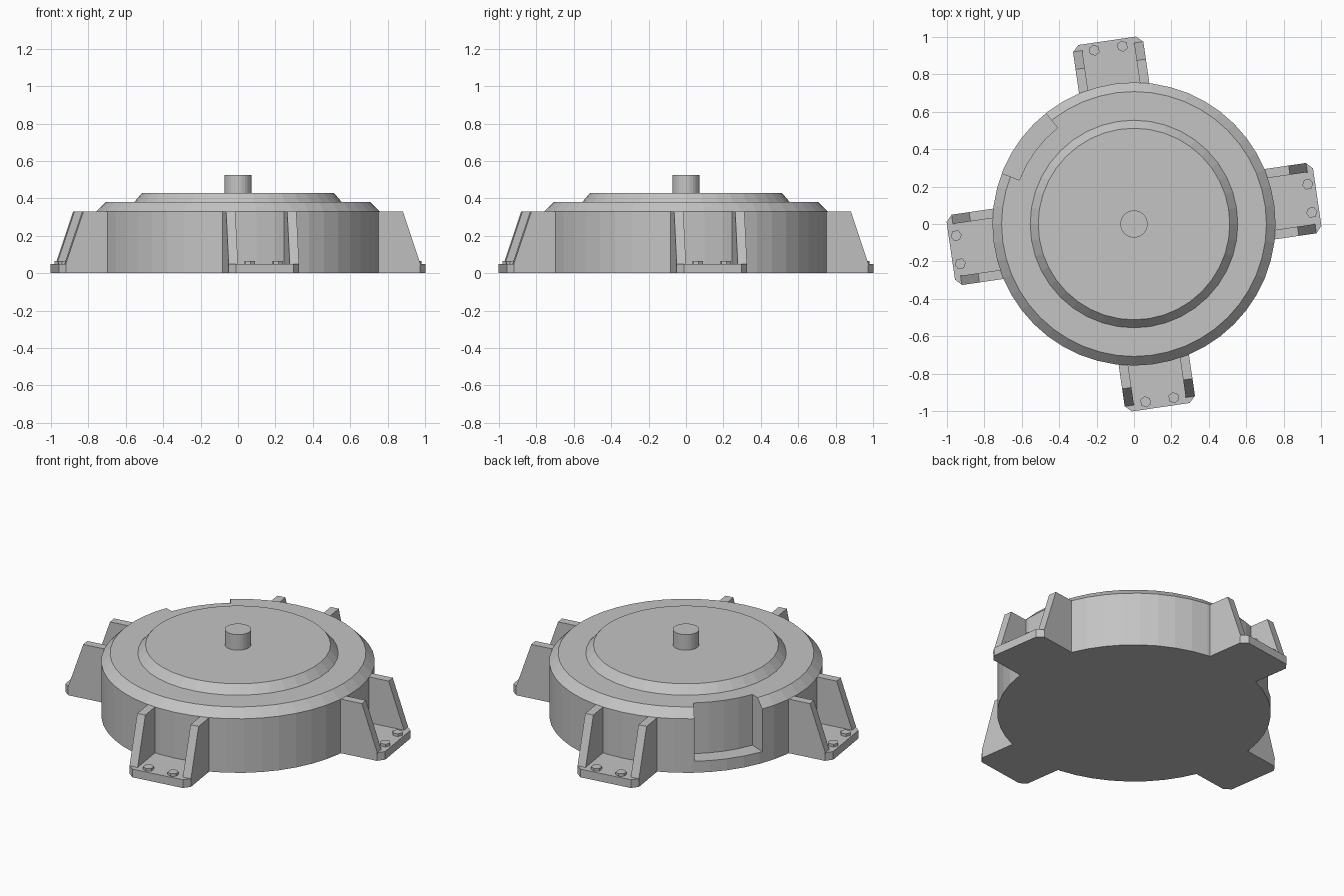
import bpy, bmesh, math
from mathutils import Matrix, Vector

cube = bpy.data.objects.get("Cube")
if cube:
    bpy.data.objects.remove(cube, do_unlink=True)

grey = bpy.data.materials.new("plain grey")
grey.use_nodes = True
colour = (0.55, 0.55, 0.55, 1)
grey.diffuse_color = colour
grey.node_tree.nodes["Principled BSDF"].inputs["Base Color"].default_value = colour


def finish(name, bm, matrix=Matrix()):
    """Turn a bmesh into a named grey object."""
    bmesh.ops.recalc_face_normals(bm, faces=bm.faces)
    mesh = bpy.data.meshes.new(name)
    bm.to_mesh(mesh)
    bm.free()
    mesh.materials.append(grey)
    obj = bpy.data.objects.new(name, mesh)
    obj.matrix_world = matrix
    bpy.context.collection.objects.link(obj)
    return obj


def stack(name, rings, sides, matrix=Matrix()):
    """Capped round solid from (radius, height) rings."""
    bm = bmesh.new()
    loops = []
    for r, z in rings:
        angles = [math.tau * i / sides for i in range(sides)]
        loops.append([bm.verts.new((r * math.cos(a), r * math.sin(a), z)) for a in angles])
    for low, high in zip(loops, loops[1:]):
        for i in range(sides):
            j = (i + 1) % sides
            bm.faces.new((low[i], low[j], high[j], high[i]))
    bm.faces.new(loops[0])
    bm.faces.new(loops[-1])
    return finish(name, bm, matrix)


def extrude(name, points, offset, matrix=Matrix()):
    """Solid from a flat outline pushed along an offset."""
    bm = bmesh.new()
    face = bm.faces.new([bm.verts.new(p) for p in points])
    moved = bmesh.ops.extrude_face_region(bm, geom=[face])["geom"]
    verts = [v for v in moved if isinstance(v, bmesh.types.BMVert)]
    bmesh.ops.translate(bm, verts=verts, vec=Vector(offset))
    return finish(name, bm, matrix)


# Housing with a chamfered rim
housing = stack("housing", [(0.757, 0), (0.757, 0.33), (0.708, 0.38)], 48)

# Recess in the back of the rim
steps = 4
start, end = math.radians(128.5), math.radians(159)
arc = [start + (end - start) * i / steps for i in range(steps + 1)]
outline = [(0.657 * math.cos(a), 0.657 * math.sin(a), 0.07) for a in arc]
outline += [(math.cos(a) * 0.9, math.sin(a) * 0.9, 0.07) for a in reversed(arc)]
cutter = extrude("recess_cutter", outline, (0, 0, 0.5))
cutter.hide_render = True
cut = housing.modifiers.new("recess", "BOOLEAN")
cut.operation = "DIFFERENCE"
cut.solver = "EXACT"
cut.object = cutter
bpy.context.view_layer.objects.active = housing
bpy.ops.object.modifier_apply(modifier=cut.name)
bpy.data.objects.remove(cutter, do_unlink=True)

# Raised cover and centre shaft
stack("cover", [(0.555, 0.375), (0.555, 0.38), (0.512, 0.43)], 40)
stack("shaft", [(0.073, 0.42), (0.073, 0.525)], 24)

# Four mounting feet, built along local +x and turned around the middle
half, tip, corner, inner = 0.19, 0.99, 0.034, 0.69
plate = [(0.6, -half, 0), (tip - corner, -half, 0), (tip, corner - half, 0),
         (tip, half - corner, 0), (tip - corner, half, 0), (0.6, half, 0)]
rib = [(inner, 0, 0.04), (0.958, 0, 0.04), (0.958, 0, 0.05), (0.863, 0, 0.33), (inner, 0, 0.33)]
for number, side in enumerate(("front", "left", "back", "right")):
    turn = Matrix.Rotation(math.radians(-81.7 + 90 * number), 4, "Z")
    extrude(side + "_foot_plate", plate, (0, 0, 0.05), turn)
    for sign, end_name in ((-1, "a"), (1, "b")):
        points = [(x, sign * half, z) for x, y, z in rib]
        extrude(f"{side}_foot_rib_{end_name}", points, (0, -sign * 0.05, 0), turn)
        place = turn @ Matrix.Translation((0.95, sign * 0.076, 0))
        stack(f"{side}_foot_bolt_{end_name}", [(0.03, 0.045), (0.03, 0.066)], 6, place)
